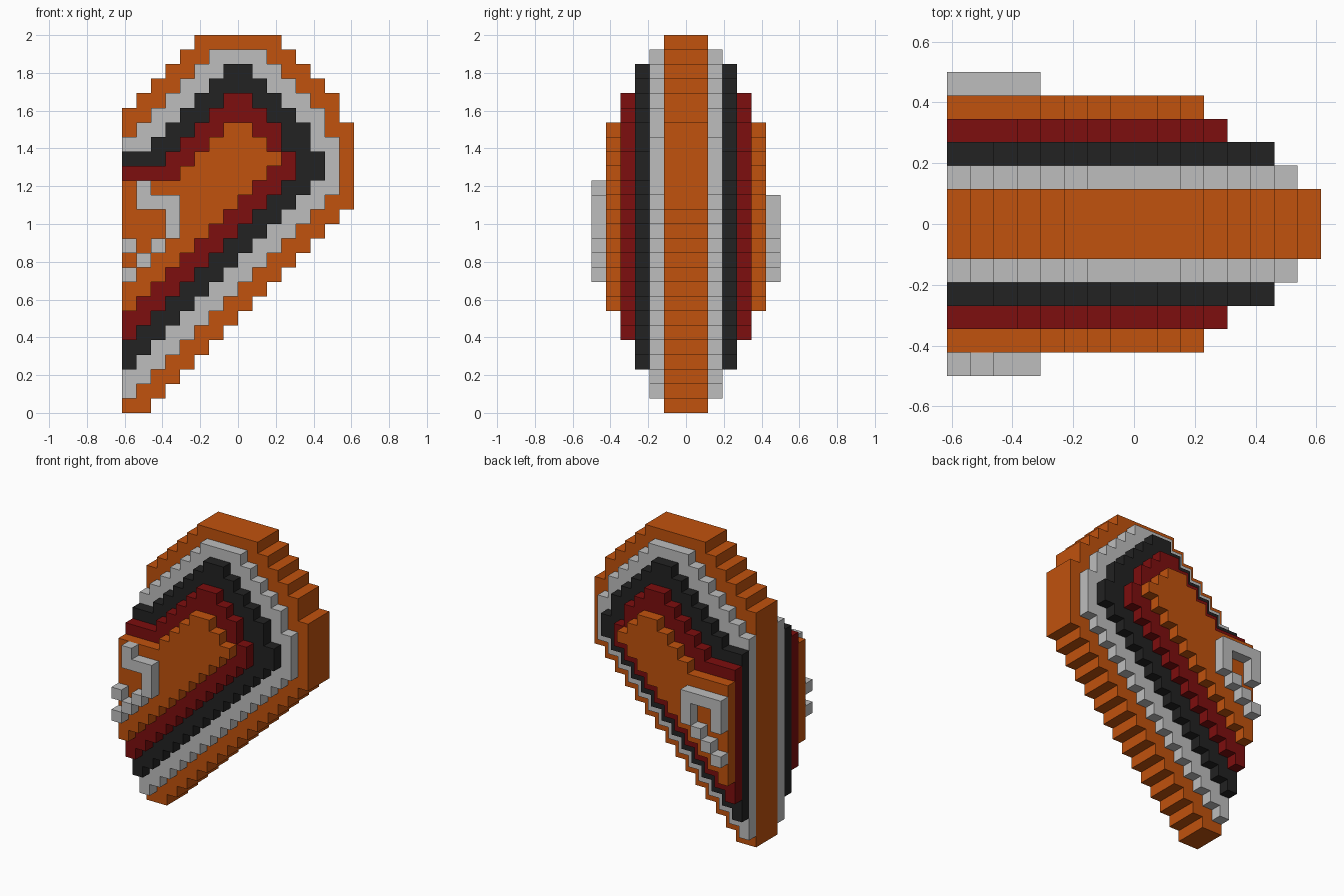
import bpy, bmesh

cube = bpy.data.objects.get("Cube")
if cube:
    bpy.data.objects.remove(cube, do_unlink=True)

U = 2 / 26            # block size
X0 = -8 * U           # flat edge of the shape


def material(name, rgb):
    m = bpy.data.materials.new(name)
    m.use_nodes = True
    m.diffuse_color = (*rgb, 1)
    m.node_tree.nodes["Principled BSDF"].inputs["Base Color"].default_value = (*rgb, 1)
    return m


ORANGE = material("orange", (0.533, 0.084, 0.004))
GREY = material("light grey", (0.515, 0.515, 0.515))
BLACK = material("black", (0.016, 0.016, 0.016))
RED = material("dark red", (0.205, 0.0044, 0.0044))


def finish(bm, name, mat):
    bmesh.ops.recalc_face_normals(bm, faces=bm.faces)
    me = bpy.data.meshes.new(name)
    bm.to_mesh(me)
    bm.free()
    me.materials.append(mat)
    bpy.context.collection.objects.link(bpy.data.objects.new(name, me))


def stepped_slab(name, mat, row, starts, ends, y0, y1):
    """Extrude a staircase outline; starts and ends are columns per row."""
    n = len(starts)
    right = [(c, row + i + k) for i, c in enumerate(ends) for k in (0, 1)]
    left = [(starts[i], row + i + k) for i in reversed(range(n)) for k in (1, 0)]
    loop = right + left
    # drop points lying in the middle of a straight run
    pts = [p for i, p in enumerate(loop)
           if not any(loop[i - 1][a] == p[a] == loop[(i + 1) % len(loop)][a] for a in (0, 1))]
    bm = bmesh.new()
    face = bm.faces.new([bm.verts.new((X0 + c * U, y0 * U, r * U)) for c, r in pts])
    ext = bmesh.ops.extrude_face_region(bm, geom=[face])
    verts = [g for g in ext["geom"] if isinstance(g, bmesh.types.BMVert)]
    bmesh.ops.translate(bm, verts=verts, vec=(0, (y1 - y0) * U, 0))
    finish(bm, name, mat)


def emblem(name, rects, y):
    """Raised blocks, each (first column, last column, first row, last row)."""
    bm = bmesh.new()
    for c0, c1, r0, r1 in rects:
        made = bmesh.ops.create_cube(bm, size=1)["verts"]
        for v in made:
            v.co = (X0 + (c0 if v.co.x < 0 else c1 + 1) * U,
                    (y + v.co.y) * U,
                    (r0 if v.co.z < 0 else r1 + 1) * U)
    finish(bm, name, GREY)


# Core slab
stepped_slab("core_slab", ORANGE, 0, [0] * 21 + [1, 2, 3, 4, 5],
             [*range(2, 16)] + [16] * 6 + [15, 15, 14, 13, 12, 11], -1.5, 1.5)

# Shrinking layers stacked on both sides
layers = [
    ("grey_layer", GREY, 1, [0] * 18 + [1, 2, 3, 4, 5, 6],
     [*range(1, 15)] + [15] * 4 + [14, 14, 13, 12, 11, 10]),
    ("black_layer", BLACK, 3, [0] * 15 + [2, 3, 4, 5, 6, 7],
     [*range(1, 14)] + [14, 14, 13, 13, 12, 11, 10, 9]),
    ("red_layer", RED, 5, [0] * 12 + [3, 4, 5, 6, 7],
     [*range(1, 12)] + [12, 12, 11, 11, 10, 9]),
    ("orange_layer", ORANGE, 7, [0] * 9 + [4, 5, 6, 7],
     [*range(1, 12)] + [10, 9]),
]
for side, s in (("front", -1), ("back", 1)):
    for i, (name, mat, row, starts, ends) in enumerate(layers):
        a, b = sorted((s * (1.5 + i), s * (2.5 + i)))
        stepped_slab(f"{side}_{name}", mat, row, starts, ends, a, b)

# Raised block marks, different on each side
tail = [(2, 2, 11, 11), (1, 1, 10, 10), (0, 0, 9, 9)]
emblem("front_mark", tail + [(1, 1, 15, 15), (1, 2, 14, 14), (3, 3, 12, 14), (0, 0, 11, 11)], -6)
emblem("back_mark", tail + [(1, 2, 14, 14), (3, 3, 12, 14), (0, 0, 12, 14)], 6)
